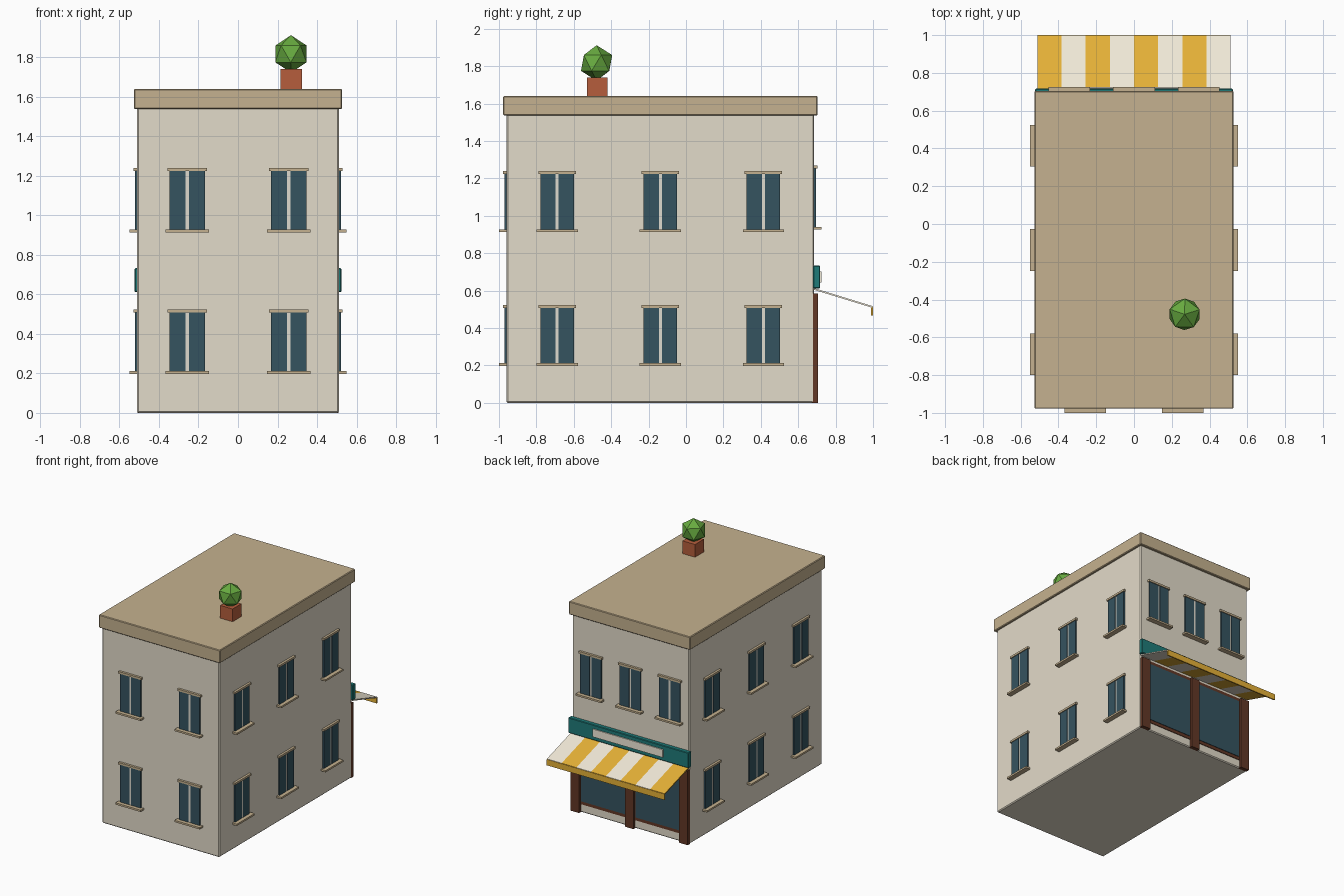
import bpy, bmesh, math
from mathutils import Matrix, Vector

if "Cube" in bpy.data.objects:
    bpy.data.objects.remove(bpy.data.objects["Cube"])


def material(name, rgb):
    m = bpy.data.materials.new(name)
    m.diffuse_color = (*[(c / 255) ** 2.2 for c in rgb], 1)
    m.use_nodes = True
    m.node_tree.nodes["Principled BSDF"].inputs["Base Color"].default_value = m.diffuse_color
    return m


WALL = material("plaster", (226, 218, 200))
STONE = material("tan_stone", (196, 176, 142))
GLASS = material("dark_glass", (56, 84, 96))
FRAME = material("pale_frame", (222, 218, 205))
WOOD = material("brown_wood", (98, 58, 42))
TEAL = material("teal_paint", (36, 122, 120))
CREAM = material("cream_fabric", (242, 234, 216))
GOLD = material("gold_fabric", (230, 176, 58))
CLAY = material("terracotta", (180, 94, 62))
LEAF = material("leaf_green", (104, 170, 66))


def add_mesh(name, bm, mat):
    me = bpy.data.meshes.new(name)
    bm.to_mesh(me)
    bm.free()
    me.materials.append(mat)
    ob = bpy.data.objects.new(name, me)
    bpy.context.collection.objects.link(ob)
    return ob


def box(name, lo, hi, mat, xf=Matrix(), bevel=0):
    lo, hi = Vector(lo), Vector(hi)
    bm = bmesh.new()
    bmesh.ops.create_cube(bm, size=1)
    bmesh.ops.scale(bm, vec=hi - lo, verts=bm.verts)
    bmesh.ops.translate(bm, vec=(lo + hi) / 2, verts=bm.verts)
    bmesh.ops.transform(bm, matrix=xf, verts=bm.verts)
    ob = add_mesh(name, bm, mat)
    if bevel:
        mod = ob.modifiers.new("edge", "BEVEL")
        mod.width = bevel
        mod.segments = 1
    return ob


def window(name, pos, angle, height):
    # local frame: x along the wall, -y outward, origin at bottom of the opening
    xf = Matrix.Translation(pos) @ Matrix.Rotation(angle, 4, 'Z')
    box(name + "_mullion", (-.01, -.008, 0), (.01, .01, height), FRAME, xf)
    for side, x in (("left", -.049), ("right", .049)):
        box(f"{name}_{side}_pane", (x - .041, -.011, 0), (x + .041, .01, height), GLASS, xf)
    box(name + "_lintel", (-.1, -.018, height), (.1, .01, height + .016), STONE, xf)
    box(name + "_sill", (-.11, -.04, -.012), (.11, .01, .002), STONE, xf)


# Main block and roof slab
HX, Y0, Y1 = .51, -.96, .685
YC = (Y0 + Y1) / 2
box("building_body", (-HX, Y0, 0), (HX, Y1, 1.56), WALL, bevel=.007)
box("roof_cornice", (-.527, -.978, 1.537), (.527, .704, 1.64), STONE, bevel=.005)

# Windows on front and both sides, two floors
for floor, z in (("lower", .21), ("upper", .925)):
    for i, x in enumerate((-.257, .257)):
        window(f"{floor}_front_window_{i}", (x, Y0, z), 0, .298)
    for i in range(3):
        y = YC + (i - 1) * .551
        window(f"{floor}_right_window_{i}", (HX, y, z), math.pi / 2, .298)
        window(f"{floor}_left_window_{i}", (-HX, y, z), -math.pi / 2, .298)

# Taller windows above the shop
for i in range(3):
    window(f"shop_upper_window_{i}", ((i - 1) * .343, Y1, .938), math.pi, .315)

# Shopfront: posts, framed display glass
for i, x in enumerate((-.472, 0, .472)):
    box(f"shop_post_{i}", (x - .037, Y1 - .01, 0), (x + .037, .706, .585), WOOD)
for side, x in (("left", -.236), ("right", .236)):
    box(f"shop_frame_{side}", (x - .21, Y1 - .01, .065), (x + .21, .69, .585), WOOD)
    box(f"shop_glass_{side}", (x - .19, Y1 - .01, .09), (x + .19, .694, .56), GLASS)

# Sign board with blank panel
box("sign_board", (-.523, Y1 - .005, .612), (.523, .717, .733), TEAL, bevel=.004)
box("sign_panel", (-.305, .71, .642), (.305, .725, .703), CREAM)

# Striped sloping awning and its valance
W = 1.024 / 8
for i in range(8):
    x = -.512 + i * W
    bm = bmesh.new()
    profile = ((Y1, .613), (.997, .517), (.997, .508), (Y1, .604))
    face = bm.faces.new([bm.verts.new((x, y, z)) for y, z in profile])
    ext = bmesh.ops.extrude_face_region(bm, geom=[face])
    verts = [g for g in ext["geom"] if isinstance(g, bmesh.types.BMVert)]
    bmesh.ops.translate(bm, vec=(W, 0, 0), verts=verts)
    bmesh.ops.recalc_face_normals(bm, faces=bm.faces)
    add_mesh(f"awning_stripe_{i}", bm, CREAM if i % 2 else GOLD)
box("awning_valance", (-.512, .99, .468), (.512, 1.0, .514), GOLD)

# Rooftop plant
box("plant_pot", (.216, -.53, 1.635), (.324, -.42, 1.74), CLAY)
bm = bmesh.new()
bmesh.ops.create_icosphere(bm, subdivisions=1, radius=.093)
bmesh.ops.transform(bm, verts=bm.verts, matrix=Matrix.Translation((.268, -.478, 1.817))
                    @ Matrix.Rotation(.3, 4, 'Z') @ Matrix.Diagonal((1, 1, 1.02, 1)))
add_mesh("plant_bush", bm, LEAF)
